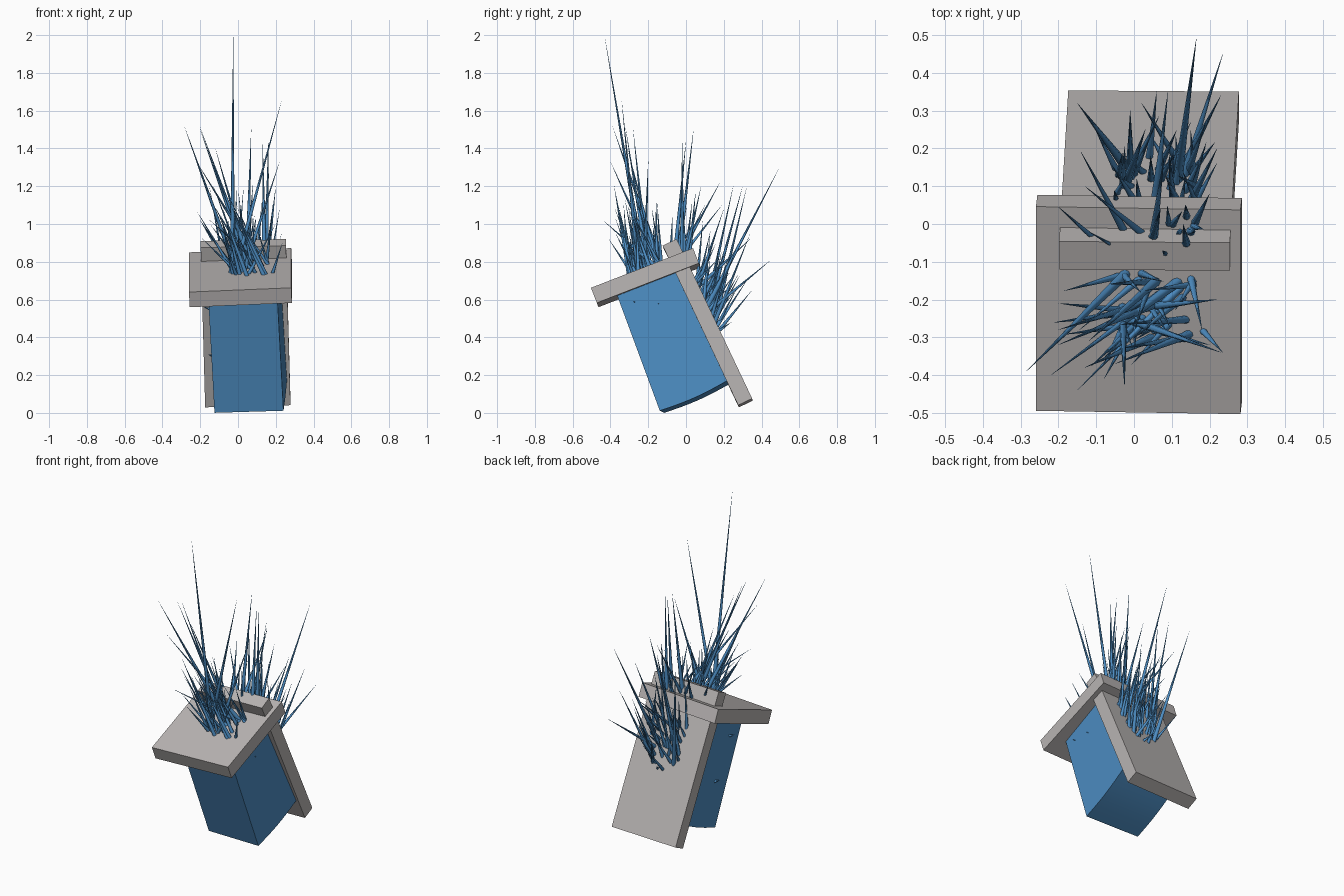
import bpy, bmesh, math, random
from mathutils import Vector, Matrix

random.seed(11)
cube = bpy.data.objects.get("Cube")
if cube:
    bpy.data.objects.remove(cube, do_unlink=True)


def material(name, color):
    m = bpy.data.materials.new(name)
    m.use_nodes = True
    m.diffuse_color = (*color, 1)
    m.node_tree.nodes["Principled BSDF"].inputs["Base Color"].default_value = (*color, 1)
    return m


GREY = material("warm_grey", (0.48, 0.456, 0.45))
BLUE = material("steel_blue", (0.075, 0.27, 0.55))


def finish(name, bm, mat, smooth_angle=None):
    bmesh.ops.recalc_face_normals(bm, faces=bm.faces)
    mesh = bpy.data.meshes.new(name)
    bm.to_mesh(mesh)
    bm.free()
    mesh.materials.append(mat)
    ob = bpy.data.objects.new(name, mesh)
    bpy.context.collection.objects.link(ob)
    if smooth_angle:
        bpy.ops.object.select_all(action="DESELECT")
        ob.select_set(True)
        bpy.context.view_layer.objects.active = ob
        bpy.ops.object.shade_smooth_by_angle(angle=math.radians(smooth_angle))


def frame(center, right, up):
    """Matrix with local x = right, z = up, y = the direction between them."""
    u = Vector(up).normalized()
    r = Vector(right)
    r = (r - u * r.dot(u)).normalized()
    m = Matrix((r, u.cross(r), u)).transposed().to_4x4()
    m.translation = center
    return m


def slab(name, center, right, along, size):
    bm = bmesh.new()
    bmesh.ops.create_cube(bm, size=1)
    bm.transform(frame(center, right, along) @ Matrix.Diagonal((*size, 1)))
    finish(name, bm, GREY)


# Two crossing planks: roof and long back board
slab("roof_plank", (0.013, -0.213, 0.716), (1, -0.005, 0.046), (0, 0.54, 0.21), (0.542, 0.086, 0.58))
slab("back_plank", (0.04, 0.115, 0.475), (1, -0.01, 0.03), (-0.024, -0.40, 0.845), (0.452, 0.082, 0.935))

# Box body with a gently bowed underside
profile = [(0.34, 0.68), (0, 0.68)]
for i in range(9):
    t = i / 8
    profile.append((0.39 * t, 0.024 * t - 0.012 * math.sin(math.pi * t)))
bm = bmesh.new()
face = bm.faces.new([bm.verts.new((-0.183, d, h)) for d, h in profile])
ext = bmesh.ops.extrude_face_region(bm, geom=[face])
bmesh.ops.translate(bm, vec=(0.366, 0, 0),
                    verts=[v for v in ext["geom"] if isinstance(v, bmesh.types.BMVert)])
bm.transform(frame((0.058, -0.127, 0.006), (1, -0.065, 0.03), (-0.054, -0.37, 1)))
finish("box_body", bm, BLUE, 30)


# Spikes
def spike(bm, root, tip):
    root, tip = Vector(root), Vector(tip)
    d = tip - root
    radius = 0.008 + 0.008 * min(d.length, 0.7)
    m = d.to_track_quat("Z", "Y").to_matrix().to_4x4()
    m.translation = root + d / 2
    bmesh.ops.create_cone(bm, cap_ends=True, segments=8, radius1=radius, radius2=0.0003,
                          depth=d.length, matrix=m)


def surface(x, y):
    """Point on the roof plank, or on the back plank behind it."""
    return Vector((x, y, 0.832 + 0.39 * y + 0.04 * x if y < 0.04 else 0.79 - 2.11 * y))


uni = random.uniform


def tuft(name, rows, count, xs, ys, dx, dy, dz):
    """Placed spikes (root x, y, tip x, y, z) plus seeded filler within the given ranges."""
    bm = bmesh.new()
    for rx, ry, *tip in rows:
        spike(bm, surface(rx, ry), tip)
    for i in range(count):
        root = surface(uni(*xs), uni(*ys))
        spike(bm, root, root + Vector((uni(*dx), uni(*dy), uni(*dz))))
    finish(name, bm, BLUE, 60)


# Front tuft leaning forward and to the right side
tuft("front_spikes", [
    (-0.03, -0.22, -0.025, -0.43, 1.99), (-0.02, -0.13, -0.285, -0.39, 1.52),
    (0.12, -0.15, -0.22, -0.40, 1.33), (0.13, -0.16, -0.15, -0.44, 1.02),
    (-0.02, -0.25, 0.23, -0.34, 1.65), (0.03, -0.22, 0.22, -0.20, 1.33),
    (-0.01, -0.23, -0.20, -0.21, 1.02), (0.06, -0.20, -0.20, -0.28, 1.50),
    (0.08, -0.20, -0.20, -0.32, 1.51), (0.05, -0.30, -0.13, -0.38, 1.20),
    (0.14, -0.30, -0.04, -0.33, 1.10), (0.15, -0.29, -0.05, -0.37, 1.15),
    (0.15, -0.14, 0.18, -0.28, 1.05), (0.05, -0.28, 0.20, -0.32, 1.0),
    (0.06, -0.15, -0.12, -0.31, 1.40), (0.18, -0.28, 0.235, -0.34, 0.9),
], 28, (-0.04, 0.17), (-0.28, -0.13), (-0.22, 0.06), (-0.14, 0.0), (0.15, 0.4))

# Ridge tuft of upright spikes near the top edge
tuft("ridge_spikes", [
    (0.05, -0.04, 0.07, 0.04, 1.50), (0.14, -0.06, 0.13, 0.0, 1.44), (0.15, -0.02, 0.16, -0.02, 1.43),
    (-0.07, -0.07, -0.20, 0.045, 1.02), (0.04, -0.04, -0.13, 0.10, 1.10), (0.16, 0.0, 0.20, 0.08, 1.20),
    (0.0, -0.09, -0.12, -0.02, 1.0), (-0.02, -0.03, -0.14, 0.19, 1.10), (0.05, -0.04, 0.08, 0.18, 1.22),
], 7, (0.02, 0.17), (-0.09, 0.03), (-0.02, 0.03), (-0.01, 0.05), (0.12, 0.35))

# Back tuft fanning out of the upper back plank
tuft("back_spikes", [
    (0.115, 0.11, 0.165, 0.49, 1.29), (0.13, 0.12, 0.235, 0.45, 0.81), (0.055, 0.06, 0.09, 0.35, 0.93),
    (-0.02, 0.15, -0.15, 0.32, 1.19), (0.12, 0.16, 0.02, 0.32, 0.70), (-0.01, 0.12, -0.01, 0.30, 1.20),
    (0.13, 0.15, 0.23, 0.34, 0.95), (0.15, 0.06, 0.22, 0.20, 1.08), (0.14, 0.13, 0.19, 0.27, 0.88),
    (-0.02, 0.11, 0.03, 0.25, 1.20), (0.04, 0.17, 0.06, 0.35, 0.65), (0.08, 0.17, 0.04, 0.24, 0.48),
], 32, (-0.05, 0.18), (0.04, 0.16), (-0.07, 0.07), (0.03, 0.14), (0.08, 0.4))

# Small thorn tips poking through the body sides
bm = bmesh.new()
for x, y, z in [(0.20, -0.26, 0.58), (0.205, -0.13, 0.57), (-0.155, -0.22, 0.55), (-0.135, -0.1, 0.3)]:
    side = math.copysign(0.025, x)
    spike(bm, (x - side * 0.2, y, z), (x + side, y - 0.02, z + 0.01))
finish("side_thorns", bm, BLUE, 60)
